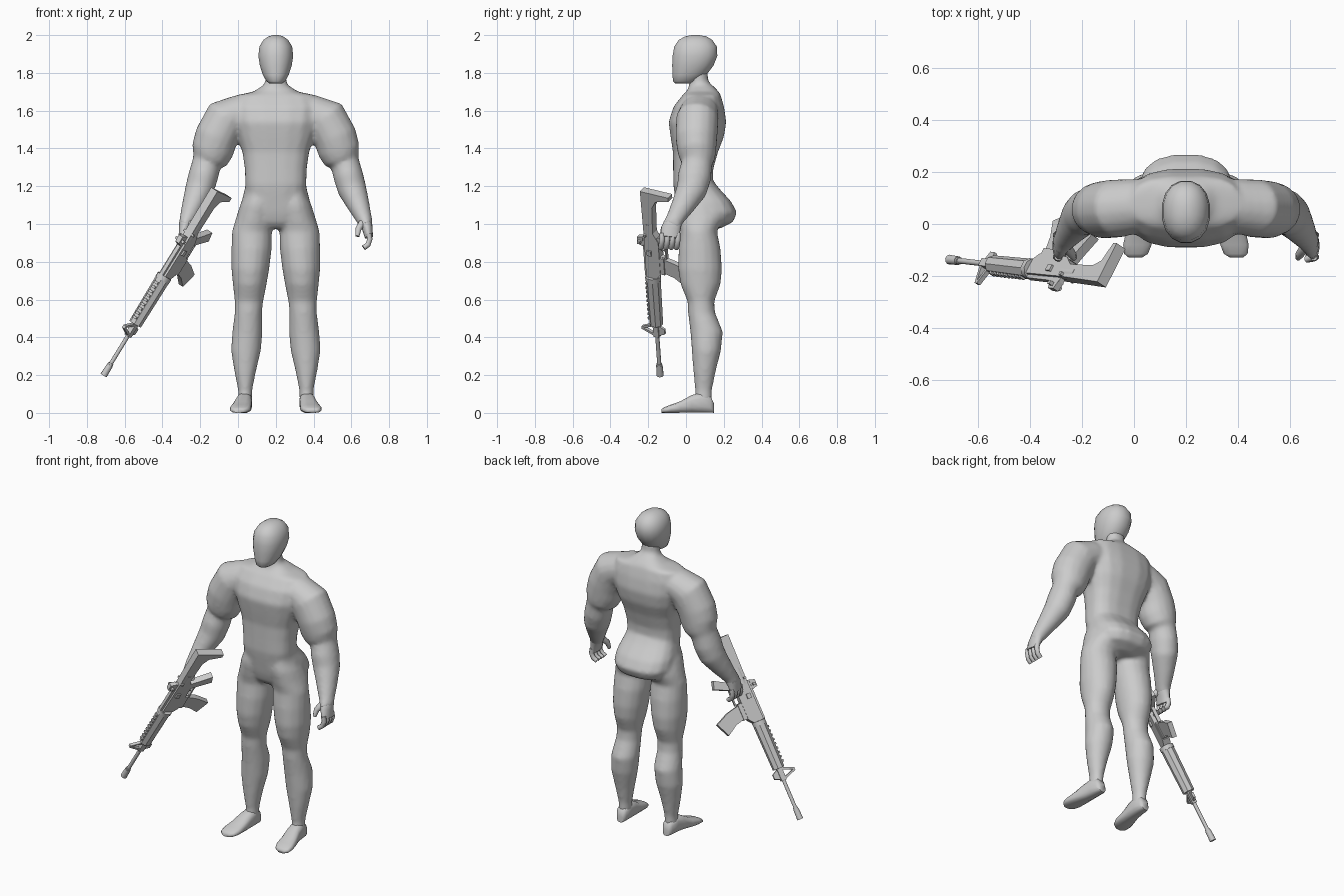
import bpy, bmesh, math
from mathutils import Vector, Matrix

GREY = bpy.data.materials.new("plain grey")
GREY.diffuse_color = (0.6, 0.6, 0.6, 1)
X, Y, Z = Vector((1, 0, 0)), Vector((0, 1, 0)), Vector((0, 0, 1))
BODY = Matrix.Translation((0.2, 0, 0))


def finish(name, bm, mat, angle):
    bm.transform(mat)
    bmesh.ops.recalc_face_normals(bm, faces=bm.faces[:])
    me = bpy.data.meshes.new(name)
    bm.to_mesh(me)
    bm.free()
    me.materials.append(GREY)
    ob = bpy.data.objects.new(name, me)
    bpy.context.collection.objects.link(ob)
    bpy.ops.object.select_all(action='DESELECT')
    ob.select_set(True)
    bpy.context.view_layer.objects.active = ob
    bpy.ops.object.shade_smooth_by_angle(angle=math.radians(angle))
    return ob


def loft(name, rings, axes=None, n=16, e=2.0, mat=BODY, angle=60):
    """Skin of rings (x, y, z, ra, rb); axes fixed, or square to the path."""
    bm, loops = bmesh.new(), []
    pts = [Vector(r[:3]) for r in rings]
    for i, r in enumerate(rings):
        if axes:
            a, b = axes
        else:
            t = (pts[min(i + 1, len(pts) - 1)] - pts[max(i - 1, 0)]).normalized()
            b = (Y - t * t.dot(Y)).normalized()
            a = t.cross(b)
        loop = []
        for k in range(n):
            q = 2 * math.pi * (k + .5) / n
            c, s = math.cos(q), math.sin(q)
            c = math.copysign(abs(c) ** (2 / e), c)
            s = math.copysign(abs(s) ** (2 / e), s)
            loop.append(bm.verts.new(pts[i] + a * c * r[3] + b * s * r[4]))
        loops.append(loop)
    for p, q in zip(loops, loops[1:]):
        for k in range(n):
            bm.faces.new((p[k], p[(k + 1) % n], q[(k + 1) % n], q[k]))
    bm.faces.new(loops[0])
    bm.faces.new(loops[-1])
    return finish(name, bm, mat, angle)


def level(z, rx, y0, y1, cx=0):
    return (cx, (y0 + y1) / 2, z, rx, (y1 - y0) / 2)


# head
loft("head", [level(*r) for r in (
    (1.745, .035, -.06, .04), (1.755, .05, -.07, .06), (1.79, .07, -.073, .11),
    (1.84, .086, -.075, .148), (1.89, .094, -.073, .168), (1.94, .088, -.064, .165),
    (1.975, .066, -.04, .14), (1.993, .04, -.005, .11), (2.0, .015, .03, .07))],
    (X, Y), e=2.2)

# neck, torso and pelvis
skin = []
skin.append(loft("neck", [level(*r) for r in (
    (1.82, .058, .02, .115), (1.76, .056, .022, .118), (1.72, .07, .01, .145),
    (1.66, .12, 0, .17))], (X, Y)))
skin.append(loft("torso", [level(*r) for r in (
    (1.735, .065, .03, .14), (1.70, .12, .0, .175), (1.682, .21, -.02, .185),
    (1.62, .235, -.068, .203), (1.54, .225, -.094, .215), (1.46, .205, -.083, .202),
    (1.38, .178, -.07, .17), (1.29, .165, -.069, .145), (1.21, .163, -.069, .142),
    (1.12, .16, -.055, .2))], (X, Y), e=2.7))
skin.append(loft("pelvis", [level(*r) for r in (
    (1.25, .15, -.062, .13), (1.19, .165, -.06, .175), (1.12, .183, -.055, .24),
    (1.06, .185, -.045, .272), (1.01, .165, -.03, .25), (.975, .08, .0, .18))],
    (X, Y), e=2.6))

for side, s in (("left", 1), ("right", -1)):
    # legs
    skin.append(loft(side + "_leg", [level(*r[:4], s * r[4]) for r in (
        (1.17, .06, -.045, .13, .095), (1.10, .09, -.055, .18, .10),
        (1.03, .10, -.045, .20, .112), (.96, .107, -.03, .165, .126),
        (.87, .108, -.04, .184, .128), (.76, .101, -.043, .192, .135),
        (.68, .09, -.03, .184, .138), (.59, .076, .008, .15, .142),
        (.53, .073, .01, .155, .145), (.43, .081, .022, .196, .15),
        (.33, .08, .03, .186, .158), (.22, .058, .038, .158, .162),
        (.12, .038, .048, .138, .162), (.05, .038, .045, .138, .163))], (X, Y)))
    # feet
    loft(side + "_foot", [(s * c, y, z / 2, w, z / 2) for y, z, w, c in (
        (.148, .05, .022, .162), (.13, .09, .034, .163), (.08, .11, .04, .165),
        (.03, .095, .044, .17), (-.03, .062, .052, .18), (-.08, .044, .056, .187),
        (-.115, .03, .047, .192), (-.13, .02, .025, .195))], (X, Z), n=12, e=2.8)
    # arms down to the wrist
    skin.append(loft(side + "_arm", [(s * r[0],) + r[1:] for r in (
        (.12, .075, 1.60, .07, .085), (.19, .07, 1.59, .095, .105),
        (.265, .06, 1.555, .118, .113), (.315, .055, 1.46, .116, .112),
        (.335, .057, 1.39, .113, .104), (.35, .06, 1.345, .098, .095),
        (.365, .058, 1.325, .078, .082), (.385, .045, 1.25, .08, .09),
        (.405, .03, 1.18, .077, .082), (.438, -.015, 1.10, .06, .064),
        (.47, -.062, 1.02, .042, .047), (.485, -.08, .985, .032, .052))]))
    # palm, fingers and thumb
    loft(side + "_palm", [(s * r[0],) + r[1:] for r in (
        (.46, -.05, 1.045, .036, .04), (.472, -.064, 1.015, .038, .045),
        (.485, -.08, .975, .028, .052), (.493, -.085, .93, .022, .052))])
    for i in range(4):
        y = -.127 + .028 * i
        loft(f"{side}_finger_{i + 1}", [(s * x, y + d, z, .015, .015) for x, d, z in (
            (.492, 0, .95), (.498, 0, .92), (.488, -.004, .89), (.465, -.008, .874))], n=8)
    loft(side + "_thumb", [(s * x, y, z, r, r) for x, y, z, r in (
        (.462, -.085, 1.01, .022), (.438, -.118, .975, .017), (.432, -.13, .935, .011))], n=8)

# blend neck, trunk and limbs into one skin
bpy.ops.object.select_all(action='DESELECT')
for ob in skin:
    ob.select_set(True)
bpy.context.view_layer.objects.active = skin[1]
bpy.ops.object.join()
body = skin[1]
body.name = "body_skin"
mod = body.modifiers.new("blend", 'REMESH')
mod.mode, mod.voxel_size, mod.use_smooth_shade = 'VOXEL', .012, True
mod = body.modifiers.new("soften", 'SMOOTH')
mod.factor, mod.iterations = .5, 8

# rifle frame: local x runs to the muzzle, z is up, origin at the butt on the bore
d = Vector((-.6, .07, -.98)).normalized()
up = Vector((-.41, -.87, .26))
up = (up - d * up.dot(d)).normalized()
GUN = Matrix.Translation((-.112, -.207, 1.177)) @ Matrix((d, up.cross(d), up)).transposed().to_4x4()


def plate(name, prof, width, shift=0):
    """Side profile (x, z) given a thickness across the rifle."""
    bm = bmesh.new()
    f = bm.faces.new([bm.verts.new((x, shift - width / 2, z)) for x, z in prof])
    r = bmesh.ops.extrude_face_region(bm, geom=[f])
    bmesh.ops.translate(bm, vec=(0, width, 0),
                        verts=[v for v in r["geom"] if isinstance(v, bmesh.types.BMVert)])
    return finish(name, bm, GUN, 25)


def box(name, x0, x1, z0, z1, width, shift=0):
    return plate(name, [(x0, z0), (x1, z0), (x1, z1), (x0, z1)], width, shift)


def rod(name, x0, x1, r, z=0, n=10, r2=None):
    return loft(name, [(x0, 0, z, r, r), (x1, 0, z, r2 or r, r2 or r)], (Y, Z), n=n,
                mat=GUN, angle=40)


# stock, receiver and carry rail
plate("stock", [(0, .03), (.25, .026), (.25, -.03), (.09, -.036), (.045, -.06), (.024, -.14), (0, -.14)], .046)
rod("stock_tube", .2, .3, .026)
plate("receiver", [(.25, .025), (.53, .028), (.53, -.035), (.5, -.06), (.3, -.06), (.25, -.03)], .046)
box("top_rail", .29, .53, .025, .042, .022)
plate("rear_sight", [(.29, .04), (.35, .04), (.34, .075), (.3, .075)], .026)
box("sight_knob", .315, .33, .05, .065, .06)
box("charging_handle", .262, .275, .01, .024, .07)
box("side_catch", .36, .39, -.015, .01, .064)
# grip, trigger guard and magazine
plate("grip", [(.275, -.05), (.325, -.05), (.295, -.11), (.262, -.18), (.212, -.165), (.255, -.09)], .038)
plate("trigger_guard", [(.3, -.09), (.305, -.098), (.4, -.098), (.4, -.055), (.393, -.055), (.393, -.09)], .02)
plate("trigger", [(.34, -.055), (.352, -.055), (.356, -.085), (.35, -.085)], .01)
box("magazine_well", .395, .495, -.085, -.03, .042)
plate("magazine", [(.402, -.08), (.488, -.08), (.502, -.14), (.54, -.205), (.455, -.245), (.418, -.16)], .03)
# handguard with cooling ribs, barrel and front sight
rod("handguard_ring", .53, .555, .042)
rod("handguard", .555, .83, .04, n=8, r2=.036)
for i in range(9):
    box(f"handguard_rib_{i + 1}", .575 + i * .027, .588 + i * .027, .03, .044, .024)
rod("barrel", .5, 1.09, .011)
rod("muzzle_collar", 1.075, 1.085, .015)
rod("flash_hider", 1.085, 1.15, .017, r2=.019)
plate("front_sight_rear_leg", [(.825, .005), (.84, .005), (.872, .088), (.86, .088)], .018)
plate("front_sight_front_leg", [(.89, .005), (.905, .005), (.876, .088), (.864, .088)], .018)
box("front_sight_base", .825, .905, -.016, .016, .028)
plate("sling_loop", [(.835, -.014), (.895, -.014), (.88, -.05), (.85, -.05)], .014)
